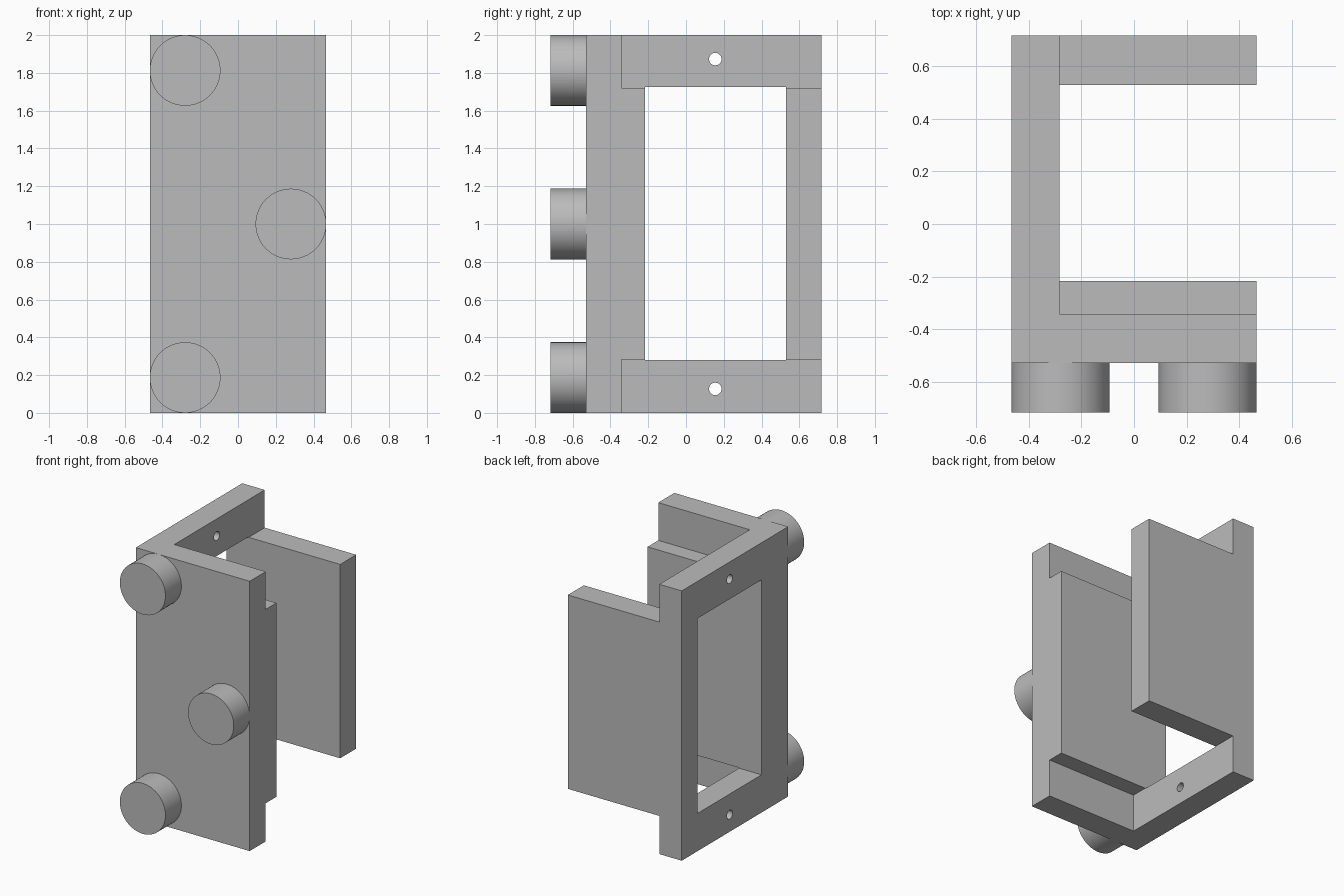
import bpy
import bmesh
import math

default = bpy.data.objects.get("Cube")
if default:
    bpy.data.objects.remove(default, do_unlink=True)

grey = bpy.data.materials.new("plain grey")
grey.use_nodes = True
colour = (0.5, 0.5, 0.5, 1)
grey.diffuse_color = colour
grey.node_tree.nodes["Principled BSDF"].inputs["Base Color"].default_value = colour

# Main dimensions
X0, X1 = -0.467, 0.467
WALL = -0.283                      # inner face of the side frame
Y_PANEL, Y_STEP, Y_BACK = -0.53, -0.342, 0.717
WIN_Y0, WIN_Y1 = -0.217, 0.53
WIN_Z0, WIN_Z1 = 0.28, 1.725
HEIGHT = 2.0


def finish(name, bm):
    bmesh.ops.recalc_face_normals(bm, faces=bm.faces[:])
    mesh = bpy.data.meshes.new(name)
    bm.to_mesh(mesh)
    bm.free()
    mesh.materials.append(grey)
    obj = bpy.data.objects.new(name, mesh)
    bpy.context.collection.objects.link(obj)
    return obj


def prism(name, outline, z0, z1):
    """Extrude an xy outline from z0 to z1."""
    bm = bmesh.new()
    face = bm.faces.new([bm.verts.new((x, y, z0)) for x, y in outline])
    top = bmesh.ops.extrude_face_region(bm, geom=[face])["geom"]
    bmesh.ops.translate(bm, vec=(0, 0, z1 - z0),
                        verts=[v for v in top if isinstance(v, bmesh.types.BMVert)])
    return finish(name, bm)


def box(name, x0, x1, y0, y1, z0, z1):
    return prism(name, [(x0, y0), (x1, y0), (x1, y1), (x0, y1)], z0, z1)


def cylinder(name, centre, radius, depth, axis, segments):
    bm = bmesh.new()
    bmesh.ops.create_cone(bm, cap_ends=True, segments=segments,
                          radius1=radius, radius2=radius, depth=depth)
    obj = finish(name, bm)
    obj.location = centre
    if axis == "X":
        obj.rotation_euler.y = math.pi / 2
    else:
        obj.rotation_euler.x = math.pi / 2
    return obj


def smooth(obj):
    bpy.ops.object.select_all(action="DESELECT")
    obj.select_set(True)
    bpy.context.view_layer.objects.active = obj
    bpy.ops.object.shade_smooth_by_angle(angle=math.radians(30))


def cut(target, cutter):
    cutter.hide_render = True
    mod = target.modifiers.new("cut", "BOOLEAN")
    mod.operation = "DIFFERENCE"
    mod.solver = "EXACT"
    mod.object = cutter
    bpy.context.view_layer.objects.active = target
    bpy.ops.object.modifier_apply(modifier=mod.name)
    bpy.data.objects.remove(cutter, do_unlink=True)


# L-shaped body: front panel and side frame in one piece
body = prism("front_panel_and_side_frame",
             [(X0, Y_PANEL), (X1, Y_PANEL), (X1, Y_STEP),
              (WALL, Y_STEP), (WALL, Y_BACK), (X0, Y_BACK)], 0, HEIGHT)

# Window and the two screw holes through the side frame
cut(body, box("window_cutter", X0 - 0.1, WALL + 0.1, WIN_Y0, WIN_Y1, WIN_Z0, WIN_Z1))
for z in (0.127, HEIGHT - 0.127):
    cut(body, cylinder("hole_cutter", (X0, 0.155, z), 0.033, 0.6, "X", 32))
smooth(body)

# Raised pad behind the front panel, and the rear arm
box("inner_pad", WALL, X1, Y_STEP, WIN_Y0, 0.283, 1.72)
box("rear_arm", WALL, X1, WIN_Y1, Y_BACK, 0.283, 1.72)

# Round pegs on the front
R = 0.187
DEPTH = 0.187
for name, x, z in (("upper_peg", X0 + R, HEIGHT - R),
                   ("middle_peg", X1 - R, HEIGHT / 2),
                   ("lower_peg", X0 + R, R)):
    smooth(cylinder(name, (x, Y_PANEL - DEPTH / 2, z), R, DEPTH, "Y", 64))
